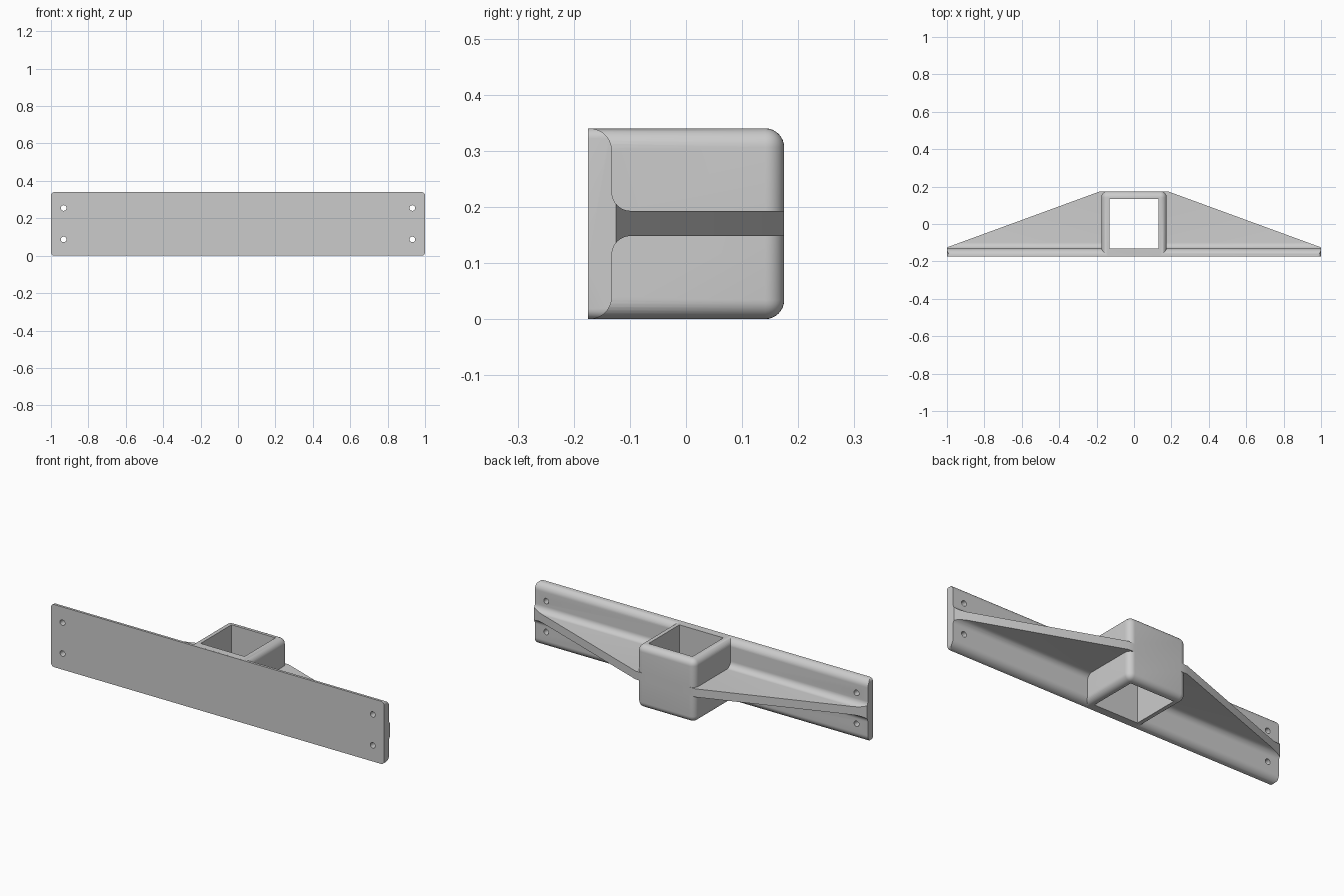
import bpy
import bmesh
from math import cos, sin, pi, radians
from mathutils import Vector

cube = bpy.data.objects.get("Cube")
if cube:
    bpy.data.objects.remove(cube, do_unlink=True)

HEIGHT, DEPTH = 0.34, 0.175
PLATE_BACK, RIB_LOW, RIB_HIGH = -0.132, 0.148, 0.193
ROUND, FILLET = 0.04, 0.033

grey = bpy.data.materials.new("light grey")
grey.use_nodes = True
grey.diffuse_color = (0.6, 0.6, 0.6, 1)
grey.node_tree.nodes["Principled BSDF"].inputs["Base Color"].default_value = (0.6, 0.6, 0.6, 1)


def arc(cu, cv, r, start, end, steps=10):
    angles = [radians(start + (end - start) * i / steps) for i in range(steps + 1)]
    return [(cu + r * cos(a), cv + r * sin(a)) for a in angles]


def add_object(name, bm):
    bmesh.ops.recalc_face_normals(bm, faces=bm.faces)
    mesh = bpy.data.meshes.new(name)
    bm.to_mesh(mesh)
    bm.free()
    mesh.materials.append(grey)
    obj = bpy.data.objects.new(name, mesh)
    bpy.context.collection.objects.link(obj)
    return obj


def prism(name, outline, axis, low, high):
    """Extrude a 2D outline along the axis with the given index."""
    bm = bmesh.new()
    verts = []
    for point in outline:
        co = list(point)
        co.insert(axis, low)
        verts.append(bm.verts.new(co))
    face = bm.faces.new(verts)
    grown = bmesh.ops.extrude_face_region(bm, geom=[face])["geom"]
    shift = Vector((0, 0, 0))
    shift[axis] = high - low
    bmesh.ops.translate(bm, vec=shift, verts=[g for g in grown if isinstance(g, bmesh.types.BMVert)])
    return add_object(name, bm)


def combine(obj, other, operation):
    mod = obj.modifiers.new(operation.lower(), 'BOOLEAN')
    mod.operation, mod.object, mod.solver = operation, other, 'EXACT'
    bpy.context.view_layer.objects.active = obj
    bpy.ops.object.modifier_apply(modifier=mod.name)
    bpy.data.objects.remove(other, do_unlink=True)


# Plate and rib share one cross-section with rounded edges and fillets
lower = [(-DEPTH, 0)]
lower += arc(PLATE_BACK - ROUND, ROUND, ROUND, -90, 0)
lower += arc(PLATE_BACK + FILLET, RIB_LOW - FILLET, FILLET, 180, 90)
lower += [(0.2, RIB_LOW)]
upper = [(0.2, RIB_HIGH)]
upper += arc(PLATE_BACK + FILLET, RIB_HIGH + FILLET, FILLET, 270, 180)
upper += arc(PLATE_BACK - ROUND, HEIGHT - ROUND, ROUND, 0, 90)
upper += [(-DEPTH, HEIGHT)]
bracket = prism("mounting_bracket", lower + upper, 0, -1, 1)

# Taper the rib towards both ends
half = [(1.1, -0.3), (1.1, -0.161), (1, -0.125), (0.18, DEPTH)]
taper = half + [(-x, y) for x, y in reversed(half)]
combine(bracket, prism("taper_cutter", taper, 2, -0.1, 0.5), 'INTERSECT')

# Round the four corners of the plate
r = 0.018
corners = (arc(1 - r, HEIGHT - r, r, 0, 90, 6) + arc(r - 1, HEIGHT - r, r, 90, 180, 6)
           + arc(r - 1, r, r, 180, 270, 6) + arc(1 - r, r, r, 270, 360, 6))
combine(bracket, prism("corner_cutter", corners, 1, -0.4, 0.4), 'INTERSECT')

# Socket block, rounded everywhere but at the plate
bm = bmesh.new()
bmesh.ops.create_cube(bm, size=1)
for v in bm.verts:
    v.co = (v.co.x * 0.35, DEPTH if v.co.y > 0 else -0.17, (v.co.z + 0.5) * HEIGHT)
edges = [e for e in bm.edges if any(v.co.y > 0 for v in e.verts)]
bmesh.ops.bevel(bm, geom=edges, offset=0.034, segments=8, profile=0.5, affect='EDGES')
combine(bracket, add_object("socket", bm), 'UNION')

# Square opening through the socket
opening = [(-0.132, PLATE_BACK), (0.132, PLATE_BACK), (0.132, 0.133), (-0.132, 0.133)]
combine(bracket, prism("opening_cutter", opening, 2, -0.1, 0.5), 'DIFFERENCE')

# Screw holes
for x in (-0.932, 0.932):
    for z in (0.087, 0.255):
        circle = arc(x, z, 0.015, 0, 360, 24)[:-1]
        combine(bracket, prism("screw_cutter", circle, 1, -0.3, 0), 'DIFFERENCE')

bpy.ops.object.select_all(action='DESELECT')
bracket.select_set(True)
bpy.context.view_layer.objects.active = bracket
bpy.ops.object.shade_smooth_by_angle(angle=radians(30))
